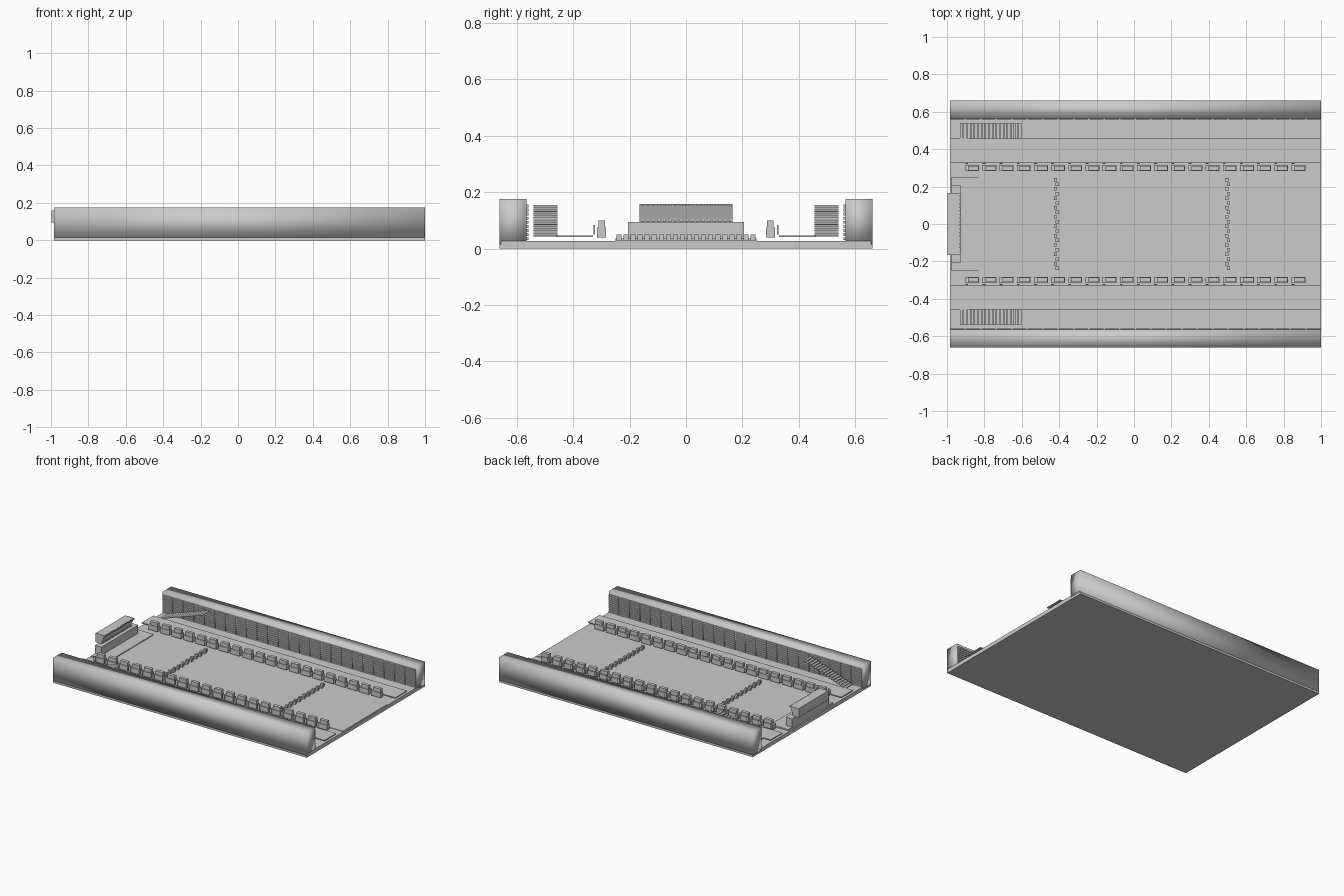
import bpy, bmesh, math
from mathutils import Matrix

if "Cube" in bpy.data.objects:
    bpy.data.objects.remove(bpy.data.objects["Cube"])

grey = bpy.data.materials.new("stone grey")
grey.diffuse_color = (0.6, 0.6, 0.6, 1)
grey.use_nodes = True
grey.node_tree.nodes["Principled BSDF"].inputs["Base Color"].default_value = grey.diffuse_color


def make(name, boxes, smooth=False):
    """One object from boxes given as (x0, x1, y0, y1, z0, z1)."""
    bm = bmesh.new()
    for x0, x1, y0, y1, z0, z1 in boxes:
        m = Matrix.Translation(((x0 + x1) / 2, (y0 + y1) / 2, (z0 + z1) / 2))
        m = m @ Matrix.Diagonal((x1 - x0, y1 - y0, z1 - z0, 1))
        bmesh.ops.create_cube(bm, size=1, matrix=m)
    for f in bm.faces:
        f.smooth = smooth
    me = bpy.data.meshes.new(name)
    bm.to_mesh(me)
    bm.free()
    me.materials.append(grey)
    ob = bpy.data.objects.new(name, me)
    bpy.context.collection.objects.link(ob)
    return ob


def mirrored(name, boxes, smooth=False):
    """Left and right copies across the long axis."""
    both = boxes + [(a, b, -d, -c, e, f) for a, b, c, d, e, f in boxes]
    return make(name, both, smooth)


L, R = -0.985, 1.0

# Ground slab and raised central floor
make("base_slab", [(L, R, -0.66, 0.66, 0, 0.015)])
make("floor_slab", [(L, R, -0.655, 0.655, 0.015, 0.027)])
make("central_floor", [(L + 0.01, R - 0.005, -0.25, 0.25, 0.027, 0.03)])

# Long side walls
mirrored("side_wall", [(L, R, 0.565, 0.66, 0.015, 0.176)], True)

# Rows of small blocks on the inner wall faces
cols, rows = 24, 9
pitch, rise = (R - L) / cols, 0.0145
mirrored("wall_block", [
    (L + i * pitch + 0.004, L + (i + 1) * pitch - 0.004, 0.558, 0.567,
     0.03 + j * rise, 0.03 + j * rise + 0.010)
    for i in range(cols) for j in range(rows)])

# Thin walkway along each side
mirrored("walkway", [(L, R, 0.33, 0.46, 0.041, 0.047)])

# Stairs climbing along the walls
steps = 17
mirrored("stair_tread", [
    (-0.93 + i * 0.0195, -0.93 + i * 0.0195 + 0.0165, 0.455, 0.54,
     0.043 + i * 0.0066, 0.043 + i * 0.0066 + 0.005)
    for i in range(steps)])

# Twenty seats on each side: body, upper block and thin back plate
bodies, uppers, plates = [], [], []
for i in range(20):
    x = -0.865 + i * 0.0918
    bodies.append((x - 0.037, x + 0.037, 0.283, 0.315, 0.04, 0.074))
    uppers.append((x - 0.022, x + 0.034, 0.287, 0.31, 0.074, 0.1))
    plates.append((x - 0.037, x - 0.022, 0.322, 0.327, 0.05, 0.084))
mirrored("seat_body", bodies)
mirrored("seat_top", uppers)
mirrored("seat_plate", plates)

# Two rows of small studs across the central floor
studs = []
for x in (-0.415, 0.5):
    for i in range(20):
        y = -0.2375 + i * 0.025
        dx = 0.005 * (-1) ** i
        studs.append((x + dx - 0.009, x + dx + 0.009, y - 0.009, y + 0.009,
                      0.03, 0.05))
make("floor_stud", studs)

# End stage with lower console
make("stage", [(L + 0.01, -0.835, -0.25, 0.25, 0.03, 0.036)])
make("console", [(-0.975, -0.925, -0.205, 0.205, 0.036, 0.094)])

# Leaning panel above the console
panel = make("panel", [(-0.998, -0.955, -0.165, 0.165, 0.094, 0.158)])
for v in panel.data.vertices:
    if v.co.x > -0.97 and v.co.z > 0.12:
        v.co.x = -0.93

# Stud rows along the top and bottom of the panel
make("panel_stud", [
    (x, x + 0.008, -0.16 + i * 0.0195, -0.148 + i * 0.0195, z, z + 0.007)
    for x, z in ((-0.932, 0.15), (-0.955, 0.096)) for i in range(17)])
